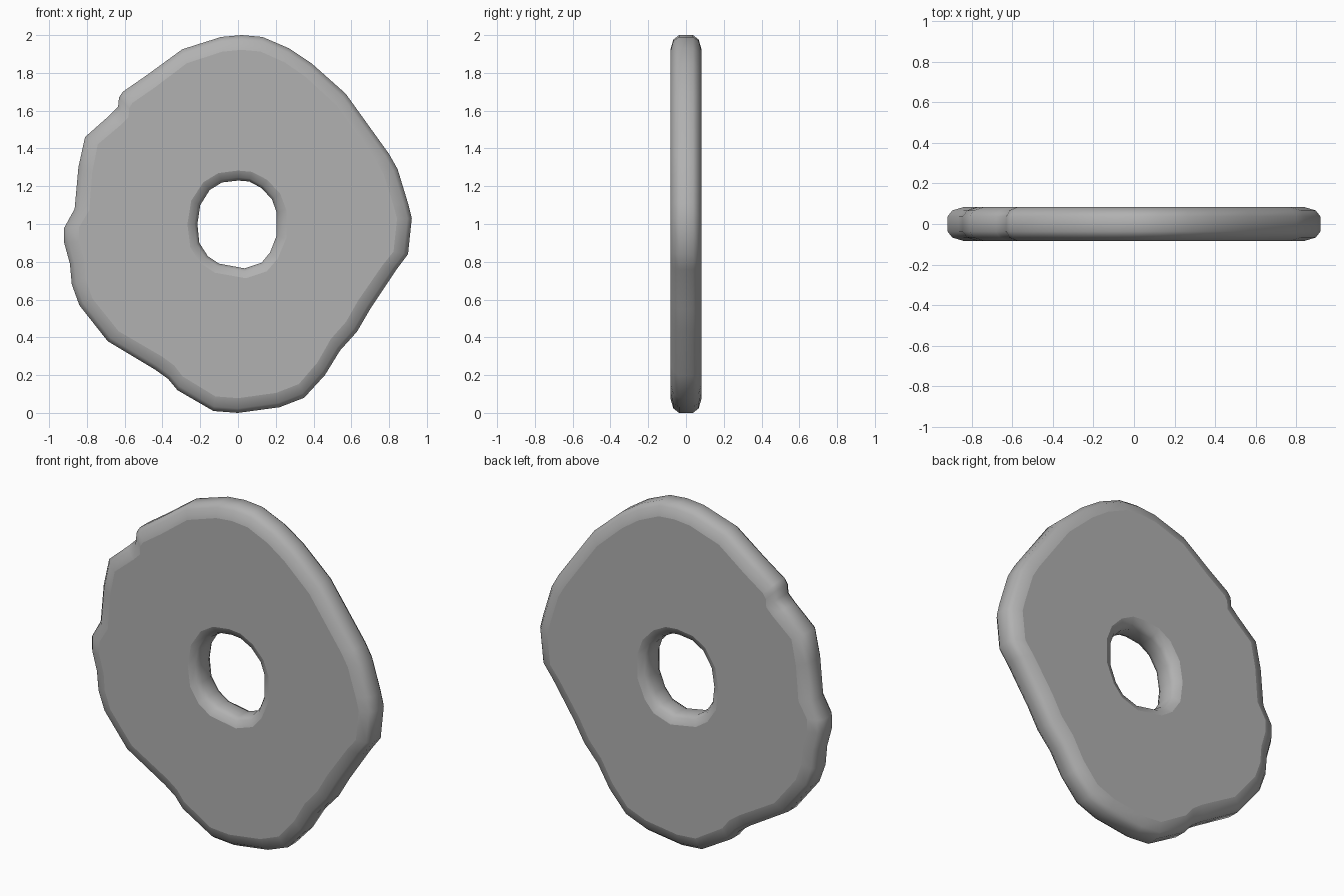
import bpy, bmesh
from mathutils import Vector

if "Cube" in bpy.data.objects:
    bpy.data.objects.remove(bpy.data.objects["Cube"])

CENTRE = Vector((0.0, 1.0))

# Chipped outer silhouette in (x, z), clockwise from the top
OUTER = [(0.02, 2.0), (0.13, 1.99), (0.27, 1.93), (0.39, 1.85), (0.57, 1.69),
         (0.80, 1.37), (0.845, 1.29), (0.90, 1.11), (0.92, 1.03), (0.90, 0.84),
         (0.84, 0.76), (0.70, 0.55), (0.63, 0.43), (0.54, 0.33), (0.46, 0.20),
         (0.35, 0.08), (0.22, 0.03), (0.0, 0.0), (-0.13, 0.01), (-0.32, 0.12),
         (-0.37, 0.18), (-0.44, 0.23), (-0.69, 0.38), (-0.84, 0.57), (-0.88, 0.68),
         (-0.89, 0.79), (-0.92, 0.90), (-0.92, 0.98), (-0.865, 1.08), (-0.845, 1.30),
         (-0.81, 1.46), (-0.68, 1.575), (-0.635, 1.62), (-0.63, 1.67),
         (-0.61, 1.70), (-0.48, 1.79), (-0.295, 1.925), (-0.09, 1.99)]

# Narrowest outline of the centre hole
HOLE = [(0.0, 1.23), (0.06, 1.225), (0.125, 1.19), (0.18, 1.13), (0.205, 1.06),
        (0.205, 0.94), (0.17, 0.85), (0.125, 0.795), (0.035, 0.765), (-0.10, 0.79),
        (-0.16, 0.83), (-0.205, 0.90), (-0.215, 1.0), (-0.20, 1.10), (-0.15, 1.18),
        (-0.085, 1.22)]

# Rounded rim cross-section: (fraction of rounding depth, y)
RIM = [(1, -0.083), (0.3, -0.067), (0, -0.037), (0, 0.037), (0.3, 0.067), (1, 0.083)]


def rounded_wall(bm, outline, depth):
    """Sweep the rim section around an outline; return front and back edge loops."""
    rings = []
    for f, y in RIM:
        ring = []
        for p in outline:
            d = Vector(p) - CENTRE
            q = Vector(p) + d.normalized() * depth * f
            ring.append(bm.verts.new((q.x, y, q.y)))
        rings.append(ring)
    n = len(outline)
    for a, b in zip(rings, rings[1:]):
        for i in range(n):
            j = (i + 1) % n
            bm.faces.new((a[i], a[j], b[j], b[i])).smooth = True
    return [[bm.edges.get((r[i], r[(i + 1) % n])) for i in range(n)]
            for r in (rings[0], rings[-1])]


bm = bmesh.new()
outer_loops = rounded_wall(bm, OUTER, -0.078)
hole_loops = rounded_wall(bm, HOLE, 0.053)

# Flat front and back faces around the hole
for a, b, y in zip(outer_loops, hole_loops, (-1, 1)):
    made = bmesh.ops.triangle_fill(bm, edges=a + b, use_beauty=True, normal=(0, y, 0))
    for g in made["geom"]:
        if isinstance(g, bmesh.types.BMFace):
            g.smooth = False
    for e in a + b:
        e.smooth = False

bmesh.ops.recalc_face_normals(bm, faces=bm.faces)
mesh = bpy.data.meshes.new("stone_wheel")
bm.to_mesh(mesh)
bm.free()

# Dark grey stone
stone = bpy.data.materials.new("dark_stone")
stone.diffuse_color = (0.44, 0.44, 0.44, 1)
stone.use_nodes = True
stone.node_tree.nodes["Principled BSDF"].inputs["Base Color"].default_value = stone.diffuse_color
mesh.materials.append(stone)
bpy.context.collection.objects.link(bpy.data.objects.new("stone_wheel", mesh))
